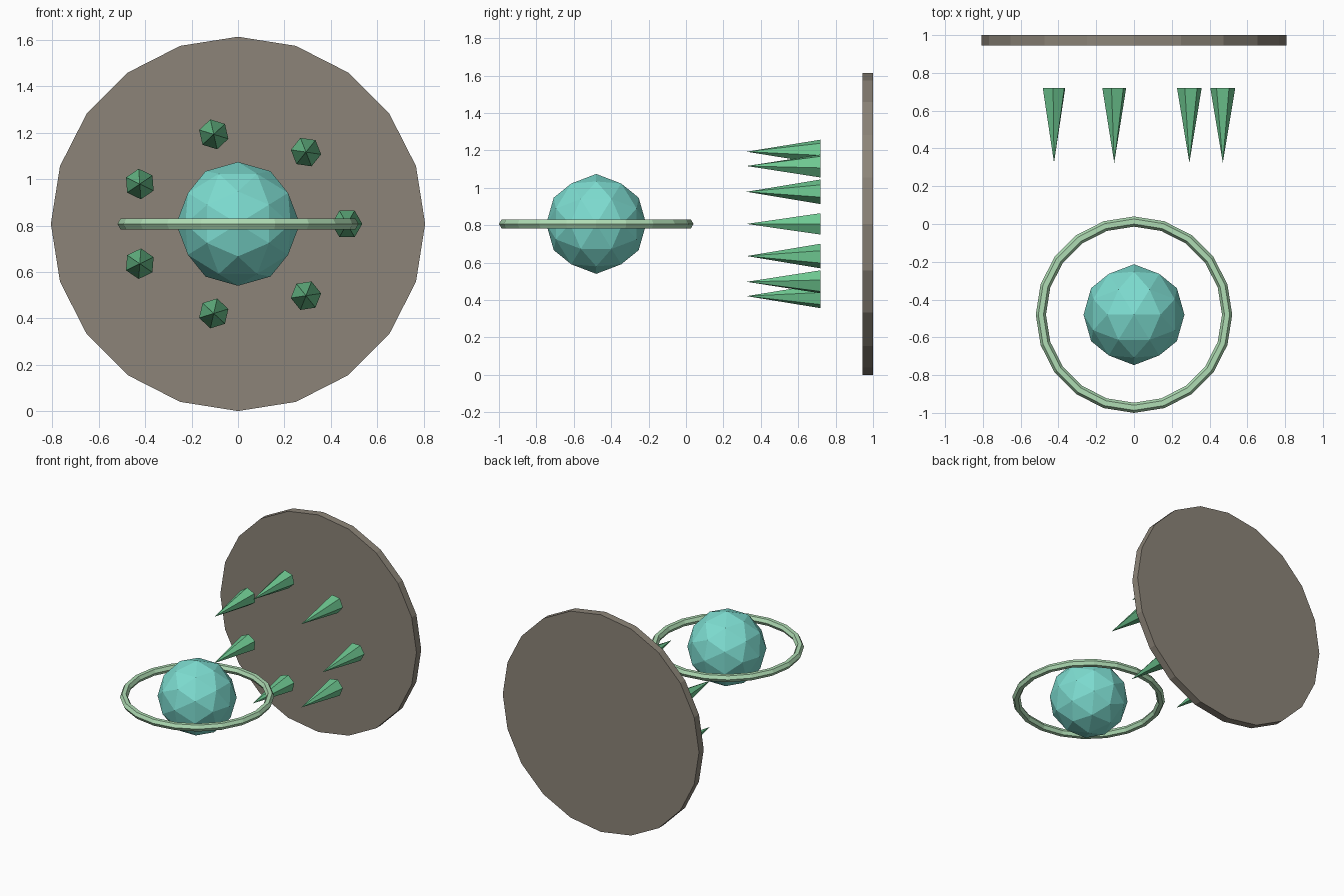
import bpy
from math import radians, pi, cos, sin, atan
from mathutils import Matrix

if "Cube" in bpy.data.objects:
    bpy.data.objects.remove(bpy.data.objects["Cube"])

MID_Z = 0.807    # height of the common axis
ORB_Y = -0.48


def paint(obj, name, color):
    obj.name = name
    mat = bpy.data.materials.get(color[0]) or bpy.data.materials.new(color[0])
    mat.diffuse_color = (*color[1], 1)
    mat.use_nodes = True
    mat.node_tree.nodes["Principled BSDF"].inputs["Base Color"].default_value = mat.diffuse_color
    obj.data.materials.append(mat)
    return obj


TEAL = ("teal", (0.205, 0.716, 0.631))
GREEN = ("green", (0.156, 0.578, 0.283))
PALE = ("pale_green", (0.429, 0.716, 0.456))
STONE = ("stone", (0.262, 0.231, 0.188))

# Back disc, facing the front
bpy.ops.mesh.primitive_cylinder_add(vertices=20, radius=0.807, depth=0.056,
                                    location=(0, 0.972, MID_Z),
                                    rotation=(pi / 2, 0, 0))
paint(bpy.context.object, "back_disc", STONE)

# Faceted orb, turned so that an edge midpoint sits at the top
bpy.ops.mesh.primitive_ico_sphere_add(subdivisions=2, radius=0.267,
                                      location=(0, ORB_Y, MID_Z),
                                      rotation=(0, -atan(2 / (1 + 5 ** 0.5)), 0))
paint(bpy.context.object, "orb", TEAL)

# Flat ring around the orb
bpy.ops.mesh.primitive_torus_add(major_segments=20, minor_segments=6,
                                 major_radius=0.493, minor_radius=0.027,
                                 location=(0, ORB_Y, MID_Z))
ring = paint(bpy.context.object, "orb_ring", PALE)
ring.data.shade_flat()

# Seven spikes on an oval, tips to the front
for i in range(7):
    a = 2 * pi * i / 7
    bpy.ops.mesh.primitive_cone_add(vertices=6, radius1=0.066, radius2=0,
                                    depth=0.396)
    spike = paint(bpy.context.object, f"spike_{i + 1}", GREEN)
    spike.matrix_world = (
        Matrix.Translation((0.47 * cos(a), 0.522, MID_Z + 0.396 * sin(a)))
        @ Matrix.Rotation(pi / 2 - a, 4, 'Y')
        @ Matrix.Rotation(radians(90), 4, 'X'))
